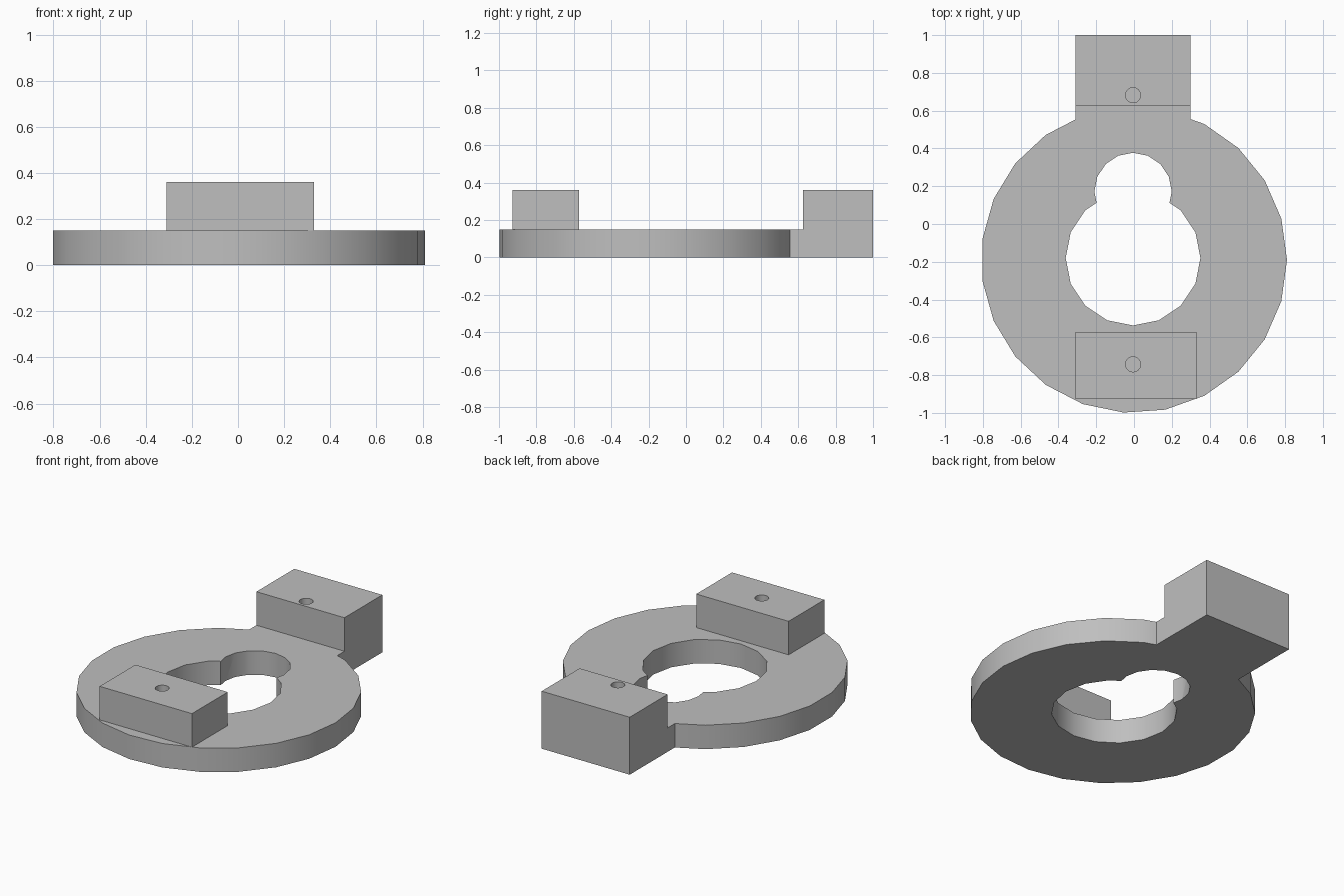
import bpy
import bmesh
from math import radians
from mathutils import Matrix, Vector

if "Cube" in bpy.data.objects:
    bpy.data.objects.remove(bpy.data.objects["Cube"], do_unlink=True)

GREY = (0.52, 0.52, 0.52, 1.0)
grey = bpy.data.materials.new("plain_grey")
grey.use_nodes = True
grey.diffuse_color = GREY
grey.node_tree.nodes["Principled BSDF"].inputs["Base Color"].default_value = GREY

PLATE_TOP = 0.15
BLOCK_TOP = 0.36
MID_X = -0.005


def finish(name, bm):
    mesh = bpy.data.meshes.new(name)
    bm.to_mesh(mesh)
    bm.free()
    obj = bpy.data.objects.new(name, mesh)
    bpy.context.collection.objects.link(obj)
    mesh.materials.append(grey)
    return obj


def box(name, low, high):
    low, high = Vector(low), Vector(high)
    bm = bmesh.new()
    bmesh.ops.create_cube(bm, size=1, matrix=Matrix.Translation((low + high) / 2)
                          @ Matrix.Diagonal((*(high - low), 1)))
    return finish(name, bm)


def cylinder(name, x, y, radius, sides, bottom, top):
    bm = bmesh.new()
    base = [bm.verts.new(Matrix.Rotation(radians(360 * i / sides), 3, 'Z')
                         @ Vector((radius, 0, 0)) + Vector((x, y, bottom)))
            for i in range(sides)]
    face = bm.faces.new(base)
    moved = bmesh.ops.extrude_face_region(bm, geom=[face])["geom"]
    bmesh.ops.translate(bm, vec=(0, 0, top - bottom),
                        verts=[v for v in moved if isinstance(v, bmesh.types.BMVert)])
    bmesh.ops.recalc_face_normals(bm, faces=bm.faces)
    return finish(name, bm)


def combine(obj, tool, operation):
    tool.hide_render = True
    mod = obj.modifiers.new(operation.lower(), 'BOOLEAN')
    mod.operation, mod.solver, mod.object = operation, 'EXACT', tool
    bpy.context.view_layer.objects.active = obj
    bpy.ops.object.modifier_apply(modifier=mod.name)
    bpy.data.objects.remove(tool, do_unlink=True)


# Round base plate with the neck that carries the rear block
plate = cylinder("base_plate", 0, -0.19, 0.81, 23, 0, PLATE_TOP)
combine(plate, box("neck", (-0.31, 0.3, 0), (0.30, 0.625, PLATE_TOP)), 'UNION')

# Keyhole opening: a large bore overlapping a smaller one
for y, radius in ((-0.18, 0.357), (0.172, 0.205)):
    combine(plate, cylinder("bore", MID_X, y, radius, 16, -0.1, 0.3), 'DIFFERENCE')

# Front and rear blocks, each with a blind screw hole
front = box("front_block", (-0.31, -0.927, PLATE_TOP), (0.33, -0.573, BLOCK_TOP))
rear = box("rear_block", (-0.31, 0.625, 0), (0.30, 1.0, BLOCK_TOP))
for block, y in ((front, -0.743), (rear, 0.682)):
    combine(block, cylinder("screw_hole", MID_X, y, 0.04, 24, 0.2, 0.5), 'DIFFERENCE')

# Smooth the curved walls, keep the corners crisp
bpy.ops.object.select_all(action='DESELECT')
for obj in (plate, front, rear):
    obj.select_set(True)
bpy.context.view_layer.objects.active = plate
bpy.ops.object.shade_smooth_by_angle(angle=radians(30))
